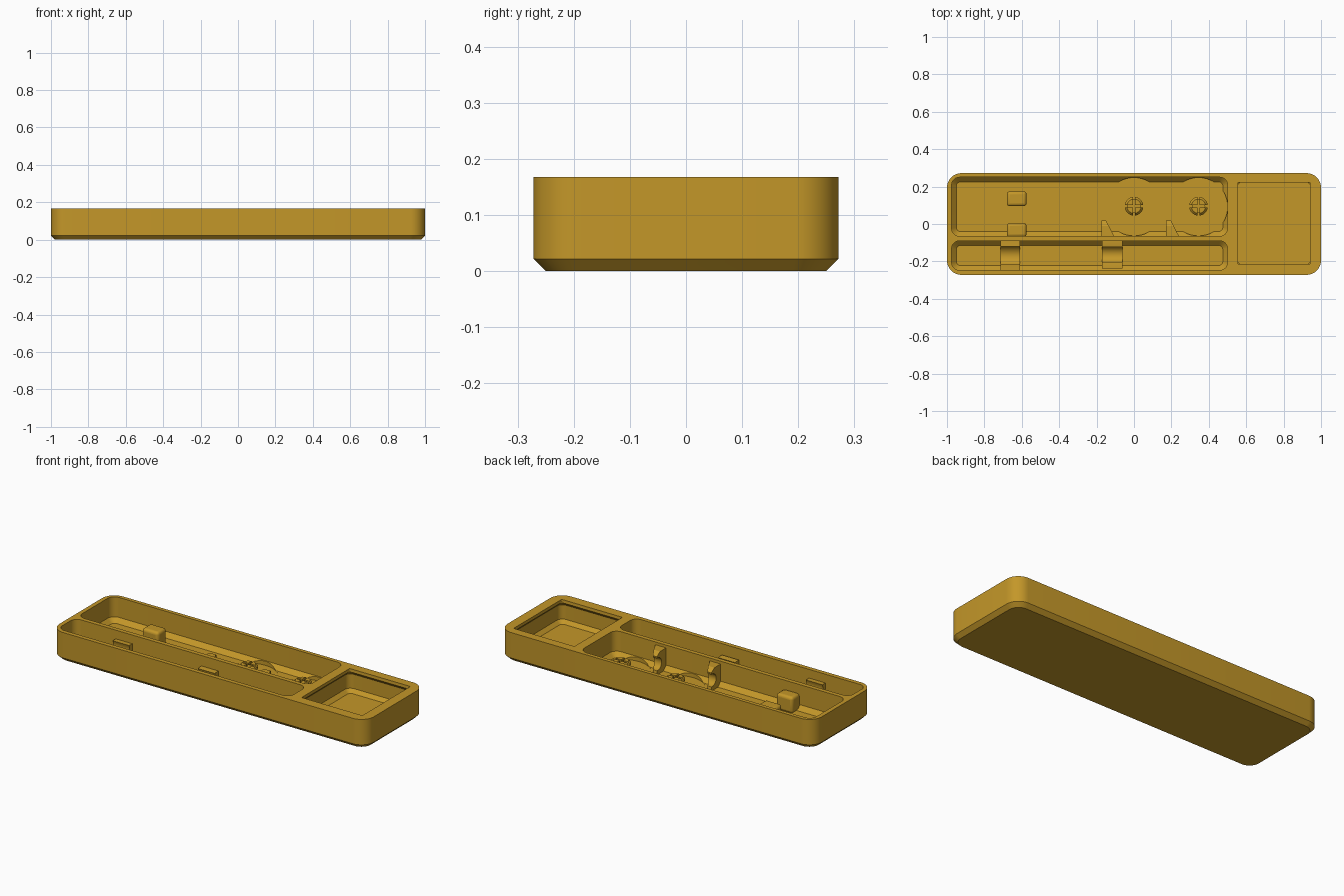
import bpy, bmesh, math

if "Cube" in bpy.data.objects:
    bpy.data.objects.remove(bpy.data.objects["Cube"])

FLOOR, TOP = 0.028, 0.168
mat = bpy.data.materials.new("ochre plastic")
mat.diffuse_color = (0.55, 0.31, 0.022, 1)
mat.use_nodes = True
mat.node_tree.nodes["Principled BSDF"].inputs["Base Color"].default_value = mat.diffuse_color


def finish(name, bm):
    bmesh.ops.recalc_face_normals(bm, faces=bm.faces)
    me = bpy.data.meshes.new(name)
    bm.to_mesh(me)
    bm.free()
    me.materials.append(mat)
    ob = bpy.data.objects.new(name, me)
    bpy.context.collection.objects.link(ob)
    return ob


def loft(name, rings):
    """Closed solid skinned through rings of equal point count."""
    bm = bmesh.new()
    loops = [[bm.verts.new(p) for p in ring] for ring in rings]
    n = len(loops[0])
    for a, b in zip(loops, loops[1:]):
        for i in range(n):
            j = (i + 1) % n
            bm.faces.new((a[i], a[j], b[j], b[i]))
    bm.faces.new(loops[0])
    bm.faces.new(loops[-1])
    return finish(name, bm)


def rrect(x0, x1, y0, y1, r, z, inset=0.0, seg=10):
    """Rounded rectangle ring at height z."""
    x0, x1, y0, y1 = x0 + inset, x1 - inset, y0 + inset, y1 - inset
    pts = []
    corners = ((x1 - r, y1 - r), (x0 + r, y1 - r), (x0 + r, y0 + r), (x1 - r, y0 + r))
    for k, (cx, cy) in enumerate(corners):
        for i in range(seg + 1):
            a = math.pi / 2 * (k + i / seg)
            pts.append((cx + r * math.cos(a), cy + r * math.sin(a), z))
    return pts


def circle(x, y, r, z, n=48):
    return [(x + r * math.cos(2 * math.pi * i / n), y + r * math.sin(2 * math.pi * i / n), z)
            for i in range(n)]


def box(name, x0, x1, y0, y1, z0, z1):
    return loft(name, [[(x0, y0, z), (x1, y0, z), (x1, y1, z), (x0, y1, z)] for z in (z0, z1)])


def cut(ob, cutter):
    mod = ob.modifiers.new("cut", "BOOLEAN")
    mod.operation, mod.solver, mod.object = "DIFFERENCE", "EXACT", cutter
    bpy.context.view_layer.objects.active = ob
    bpy.ops.object.modifier_apply(modifier=mod.name)
    bpy.data.objects.remove(cutter)


def smooth(ob):
    bpy.ops.object.select_all(action="DESELECT")
    ob.select_set(True)
    bpy.context.view_layer.objects.active = ob
    bpy.ops.object.shade_smooth_by_angle(angle=math.radians(30))


# Tray body with a chamfered base
outer = (-1, 1, -0.272, 0.272)
body = loft("tray_body", [rrect(*outer, 0.06, 0, 0.022), rrect(*outer, 0.078, 0.022),
                          rrect(*outer, 0.078, TOP)])

# Two long compartments with chamfered floors
for y0, y1 in ((-0.065, 0.25), (-0.247, -0.09)):
    p = (-0.975, 0.5, y0, y1)
    cut(body, loft("pocket", [rrect(*p, 0.022, FLOOR, 0.025), rrect(*p, 0.042, FLOOR + 0.025),
                              rrect(*p, 0.042, 0.2)]))

# Round clearances around the pegs
for x in (0, 0.345):
    cut(body, loft("clearance", [circle(x, 0.0925, 0.156, z) for z in (FLOOR - 0.0005, 0.15)]))

# Square compartment with an undercut lip
s = (0.555, 0.942, -0.215, 0.222)
cut(body, loft("square_pocket", [rrect(*s, 0.02, FLOOR), rrect(*s, 0.035, FLOOR + 0.02, -0.02),
                                 rrect(*s, 0.035, 0.13, -0.02), rrect(*s, 0.02, 0.15),
                                 rrect(*s, 0.006, 0.153), rrect(*s, 0.006, 0.2)]))
smooth(body)

# Split pegs with snap heads
for i, x in enumerate((0, 0.345)):
    prof = ((0.036, FLOOR - 0.004), (0.036, 0.062), (0.05, 0.074), (0.05, 0.082), (0.038, 0.095))
    peg = loft(f"split_peg_{i + 1}", [circle(x, 0.095, r, z, 32) for r, z in prof])
    cut(peg, box("slot", x - 0.006, x + 0.006, 0, 0.2, 0.04, 0.2))
    cut(peg, box("slot", x - 0.1, x + 0.1, 0.089, 0.101, 0.04, 0.2))
    smooth(peg)

# Rounded rest blocks, one free-standing and one against the divider
for name, y0, y1 in (("rest_block", 0.095, 0.175), ("divider_block", -0.07, 0.005)):
    ob = box(name, -0.68, -0.575, y0, y1, FLOOR - 0.004, 0.118)
    mod = ob.modifiers.new("round", "BEVEL")
    mod.width, mod.segments = 0.016, 4
    smooth(ob)


def arc(cy, cz, r, a0, a1, n=16):
    return [(cy + r * math.cos(math.radians(a0 + (a1 - a0) * i / n)),
             cz + r * math.sin(math.radians(a0 + (a1 - a0) * i / n))) for i in range(n + 1)]


# Hooked ribs on the divider, tapering away from it
hook = [(-0.068, FLOOR - 0.004), (0.02, FLOOR - 0.004), (0.02, 0.045)]
hook += arc(0.012, 0.087, 0.036, 280, 80)
hook += [(0.02, 0.133), (-0.01, 0.152), (-0.068, 0.152)]
for i, x in enumerate((-0.175, 0.172)):
    taper = [(x + 0.025 + 0.045 * (0.02 - y) / 0.088, y, z) for y, z in hook]
    smooth(loft(f"hook_rib_{i + 1}", [[(x, y, z) for y, z in hook], taper]))

# Round-bored cradles in the narrow compartment
for i, (x0, x1, y0, h, r) in enumerate(((-0.715, -0.61, -0.249, 0.118, 0.055),
                                        (-0.17, -0.062, -0.238, 0.108, 0.046))):
    y1 = -0.088
    c = (y0 + y1) / 2
    prof = [(y0, FLOOR - 0.004), (y1, FLOOR - 0.004), (y1, h), (y1 - 0.018, h)]
    prof += arc(c, FLOOR + 0.01 + r, r, 28, -208)
    prof += [(y0 + 0.018, h), (y0, h)]
    smooth(loft(f"cradle_{i + 1}", [[(x, y, z) for y, z in prof] for x in (x0, x1)]))
